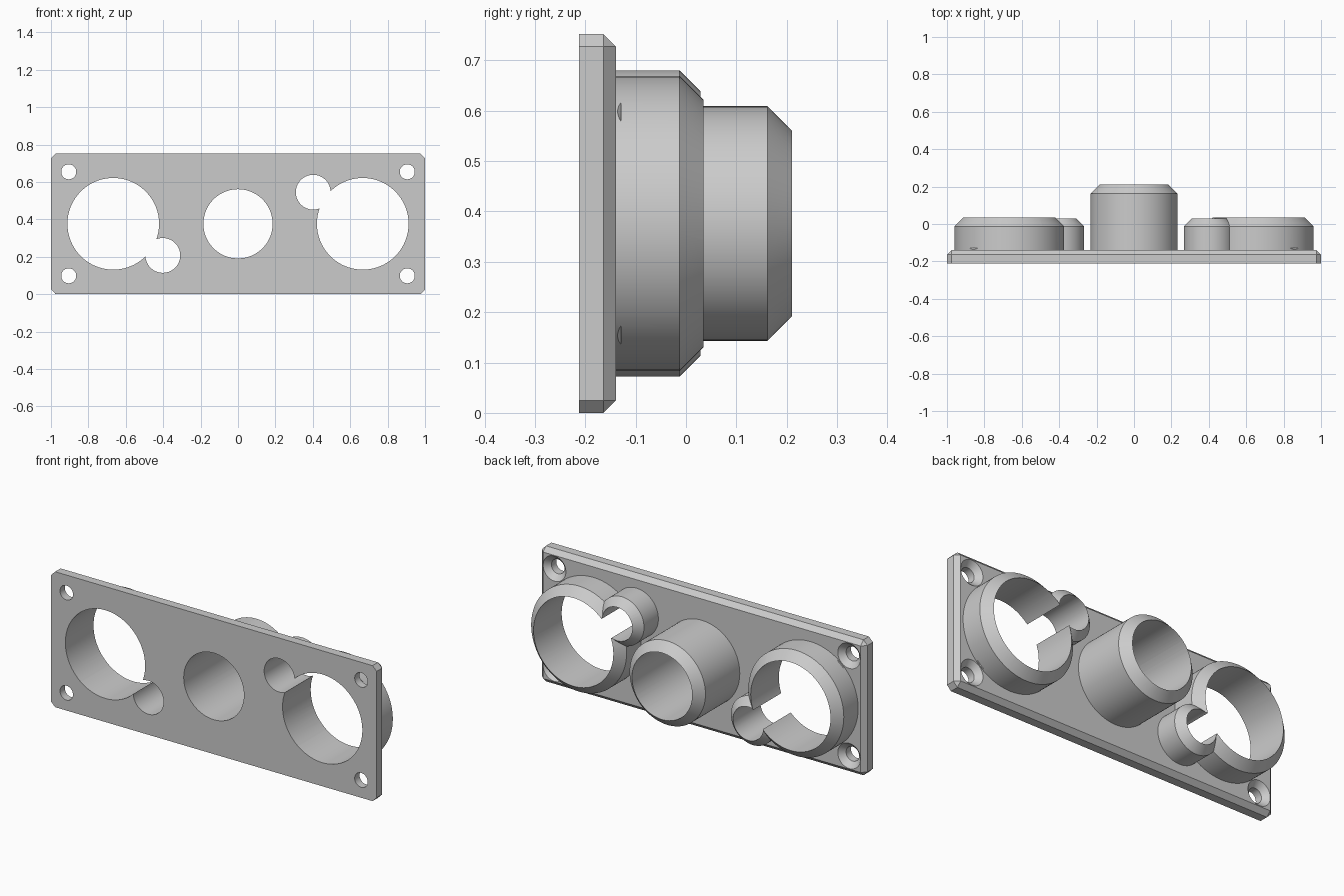
import bpy, bmesh, math

cube = bpy.data.objects.get("Cube")
if cube:
    bpy.data.objects.remove(cube, do_unlink=True)

# Depths along y
FRONT, BACK = -0.212, -0.139
MID_Z = 0.376
SIDES = 96

grey = bpy.data.materials.new("light grey plastic")
grey.use_nodes = True
COLOUR = (0.6, 0.6, 0.6, 1)
grey.diffuse_color = COLOUR
grey.node_tree.nodes["Principled BSDF"].inputs["Base Color"].default_value = COLOUR


def make_object(name, bm):
    bmesh.ops.recalc_face_normals(bm, faces=bm.faces)
    mesh = bpy.data.meshes.new(name)
    bm.to_mesh(mesh)
    bm.free()
    mesh.materials.append(grey)
    obj = bpy.data.objects.new(name, mesh)
    bpy.context.collection.objects.link(obj)
    return obj


def turned(name, x, z, profile):
    """Closed solid of (y, radius) rings around an axis along y."""
    bm = bmesh.new()
    rings = []
    for y, r in profile:
        angles = [2 * math.pi * i / SIDES for i in range(SIDES)]
        rings.append([bm.verts.new((x + r * math.cos(a), y, z + r * math.sin(a)))
                      for a in angles])
    for a, b in zip(rings, rings[1:]):
        for i in range(SIDES):
            j = (i + 1) % SIDES
            bm.faces.new((a[i], a[j], b[j], b[i]))
    bm.faces.new(rings[0])
    bm.faces.new(rings[-1])
    return make_object(name, bm)


def combine(target, tool, operation):
    """Boolean the tool into the target, then discard the tool."""
    tool.hide_render = True
    mod = target.modifiers.new(tool.name, "BOOLEAN")
    mod.operation = operation
    mod.solver = "EXACT"
    mod.object = tool
    bpy.context.view_layer.objects.active = target
    bpy.ops.object.modifier_apply(modifier=mod.name)
    bpy.data.objects.remove(tool, do_unlink=True)


# Plate with chamfered corners and back rim
bm = bmesh.new()
bmesh.ops.create_cube(bm, size=1)
for v in bm.verts:
    v.co.x *= 2
    v.co.y = FRONT if v.co.y < 0 else BACK
    v.co.z = MID_Z + v.co.z * 2 * MID_Z
edges = [e for e in bm.edges if max(v.co.y for v in e.verts) > BACK - 0.001]
bmesh.ops.bevel(bm, geom=edges, offset=0.025, segments=1, affect="EDGES")
plate = make_object("socket_mounting_plate", bm)

# Each socket: name, x, z, outer radius, bore radius, back end
sockets = [("centre_tube", 0, MID_Z, 0.233, 0.185, 0.212)]
for side, s in (("left", 1), ("right", -1)):
    sockets.append((side + "_large_ring", s * 0.667, MID_Z, 0.293, 0.245, 0.037))
    sockets.append((side + "_small_ring", s * 0.402, MID_Z + s * 0.169, 0.135, 0.093, 0.037))

# Chamfered collars standing off the back
for name, x, z, outer, bore, end in sockets:
    collar = turned(name, x, z, [(BACK - 0.03, outer), (end - 0.05, outer), (end, outer - 0.05)])
    combine(plate, collar, "UNION")

# Through bores
for name, x, z, outer, bore, end in sockets:
    combine(plate, turned(name + "_bore", x, z, [(-0.4, bore), (0.4, bore)]), "DIFFERENCE")

# Countersunk screw holes in the corners
for sx in (-1, 1):
    for sz in (-1, 1):
        hole = turned("screw_hole", sx * 0.905, MID_Z + sz * 0.278,
                      [(-0.4, 0.04), (BACK - 0.03, 0.04), (BACK, 0.07), (BACK + 0.01, 0.08)])
        combine(plate, hole, "DIFFERENCE")

# Smooth bores, crisp edges
bpy.ops.object.select_all(action="DESELECT")
plate.select_set(True)
bpy.context.view_layer.objects.active = plate
bpy.ops.object.shade_smooth_by_angle(angle=math.radians(25))
